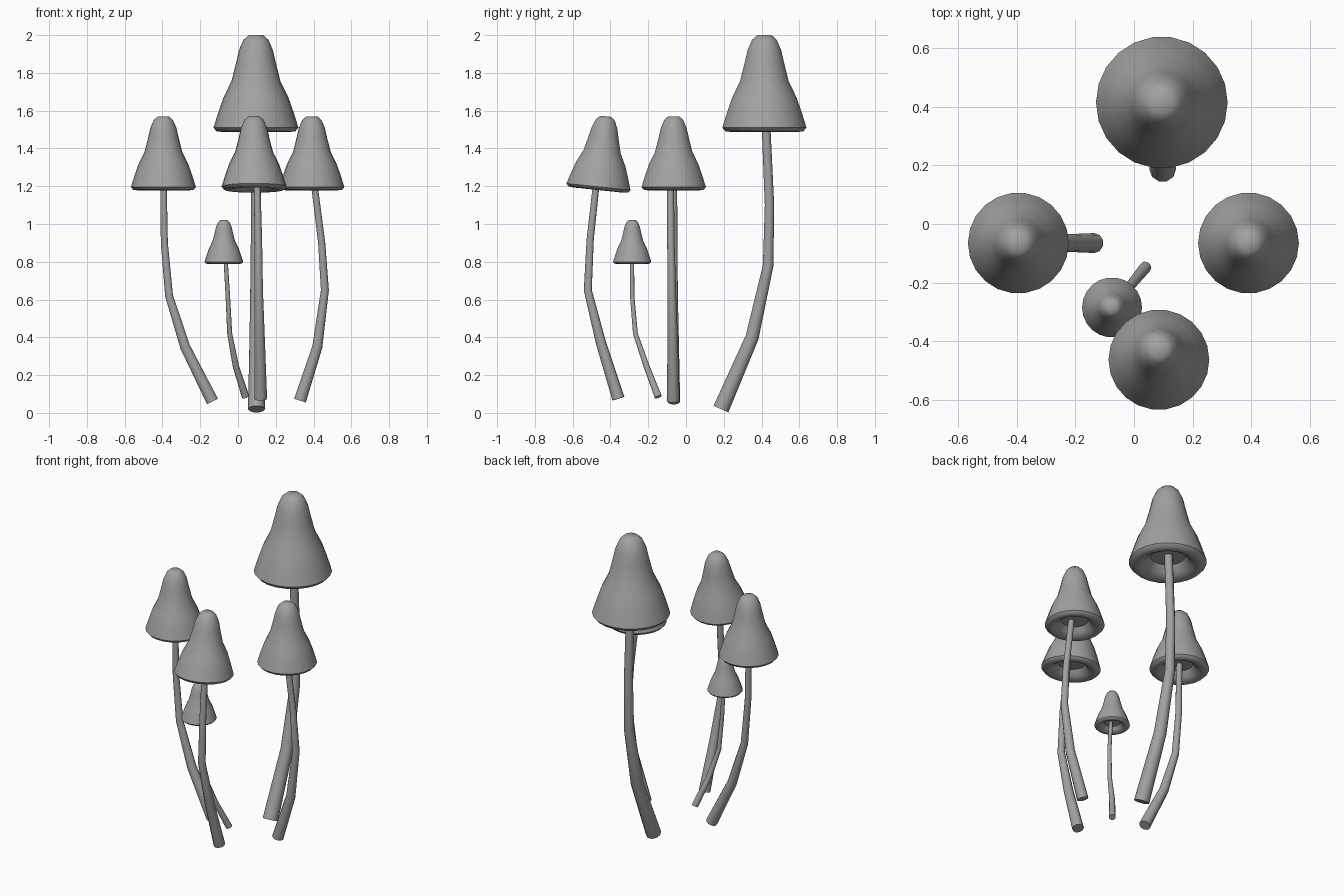
import bpy
import math
import bmesh
from mathutils import Vector, Matrix

cube = bpy.data.objects.get("Cube")
if cube:
    bpy.data.objects.remove(cube, do_unlink=True)

grey = bpy.data.materials.new("mushroom grey")
grey.use_nodes = True
colour = (0.36, 0.36, 0.36, 1)
grey.diffuse_color = colour
grey.node_tree.nodes["Principled BSDF"].inputs["Base Color"].default_value = colour

# Bell-shaped cap outline (radius, height), tip to hollow underside
CAP = [(0.038, 0.51), (0.066, 0.485), (0.09, 0.43), (0.106, 0.36), (0.13, 0.265),
       (0.172, 0.18), (0.2, 0.1), (0.225, 0.02), (0.208, 0.0), (0.17, -0.003),
       (0.13, 0.02), (0.1, 0.06)]
CAP_SIDES = 22


def finish(obj, angle):
    bpy.ops.object.select_all(action="DESELECT")
    obj.select_set(True)
    bpy.context.view_layer.objects.active = obj
    if obj.type == "CURVE":
        bpy.ops.object.convert(target="MESH")
        obj = bpy.context.object
    bpy.ops.object.shade_smooth_by_angle(angle=math.radians(angle))


def make_cap(name, base, size, tilt=0):
    """Lathe the cap outline around its own axis."""
    bm = bmesh.new()
    rings = []
    for r, z in CAP:
        rings.append([bm.verts.new((r * math.cos(a), r * math.sin(a), z))
                      for a in (math.tau * i / CAP_SIDES for i in range(CAP_SIDES))])
    for upper, lower in zip(rings, rings[1:]):
        for i in range(CAP_SIDES):
            j = (i + 1) % CAP_SIDES
            bm.faces.new((upper[i], lower[i], lower[j], upper[j]))
    bm.faces.new(rings[0])
    bm.faces.new(rings[-1][::-1])
    bmesh.ops.recalc_face_normals(bm, faces=bm.faces)
    mesh = bpy.data.meshes.new(name)
    bm.to_mesh(mesh)
    bm.free()
    mesh.materials.append(grey)
    obj = bpy.data.objects.new(name, mesh)
    obj.matrix_world = (Matrix.Translation(Vector(base))
                        @ Matrix.Rotation(math.radians(tilt), 4, "X")
                        @ Matrix.Scale(size, 4))
    bpy.context.collection.objects.link(obj)
    finish(obj, 50)


def make_stem(name, points, foot, neck):
    """Tapered, bent tube through the points."""
    curve = bpy.data.curves.new(name, "CURVE")
    curve.dimensions = "3D"
    curve.bevel_depth = 1
    curve.bevel_resolution = 3
    curve.use_fill_caps = True
    spline = curve.splines.new("POLY")
    spline.points.add(len(points) - 1)
    taper = (1, 0.62, 0.25, 0.1, 0)
    for p, co, t in zip(spline.points, points, taper):
        p.co = (*co, 1)
        p.radius = neck + (foot - neck) * t
    curve.materials.append(grey)
    obj = bpy.data.objects.new(name, curve)
    bpy.context.collection.objects.link(obj)
    finish(obj, 45)


# Tall back mushroom
make_cap("back_cap", (0.095, 0.415, 1.49), 1.0)
make_stem("back_stem", [(0.098, 0.185, 0.02), (0.098, 0.35, 0.4), (0.096, 0.435, 0.78),
                        (0.095, 0.442, 1.1), (0.095, 0.422, 1.56)], 0.045, 0.024)

# Right-hand mushroom
make_cap("right_cap", (-0.395, -0.065, 1.18), 0.765)
make_stem("right_stem", [(-0.135, -0.065, 0.06), (-0.28, -0.065, 0.35), (-0.365, -0.065, 0.62),
                         (-0.39, -0.065, 0.9), (-0.395, -0.065, 1.24)], 0.034, 0.018)

# Left-hand mushroom
make_cap("left_cap", (0.391, -0.065, 1.18), 0.765)
make_stem("left_stem", [(0.328, -0.068, 0.065), (0.42, -0.07, 0.35), (0.46, -0.075, 0.65),
                        (0.443, -0.08, 0.9), (0.4, -0.082, 1.24)], 0.034, 0.018)

# Front mushroom, cap leaning back
make_cap("front_cap", (0.085, -0.465, 1.182), 0.765, -6)
make_stem("front_stem", [(0.12, -0.358, 0.075), (0.115, -0.45, 0.37), (0.11, -0.52, 0.65),
                         (0.108, -0.507, 0.92), (0.1, -0.472, 1.24)], 0.034, 0.018)

# Small mushroom
make_cap("small_cap", (-0.075, -0.285, 0.79), 0.455)
make_stem("small_stem", [(0.04, -0.147, 0.085), (-0.012, -0.21, 0.25), (-0.044, -0.268, 0.42),
                         (-0.054, -0.285, 0.62), (-0.066, -0.285, 0.82)], 0.02, 0.011)
